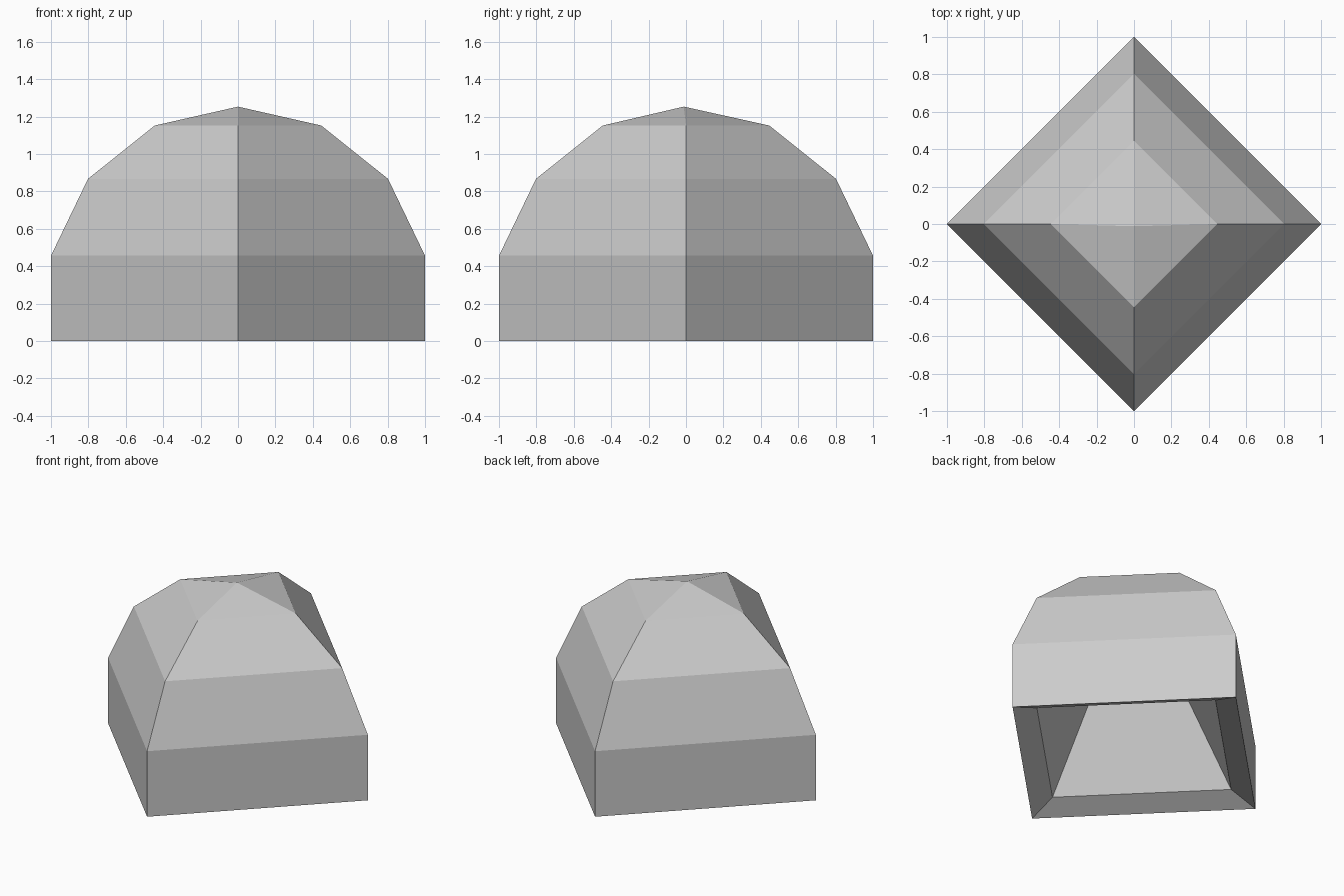
import bpy
import bmesh
from math import cos, sin, pi

cube = bpy.data.objects.get("Cube")
if cube:
    bpy.data.objects.remove(cube, do_unlink=True)

SIDES = 4


def make_material(name, color):
    mat = bpy.data.materials.new(name)
    mat.use_nodes = True
    mat.diffuse_color = color
    mat.node_tree.nodes["Principled BSDF"].inputs["Base Color"].default_value = color
    return mat


def add_ring(bm, radius, z):
    angles = [2 * pi * i / SIDES for i in range(SIDES)]
    return [bm.verts.new((radius * cos(a), radius * sin(a), z)) for a in angles]


def cap(bm, ring, tip):
    for i in range(SIDES):
        bm.faces.new((ring[i], ring[(i + 1) % SIDES], tip))


bm = bmesh.new()

# Four-sided shell: inner lip, base edge, wall top, shoulder, crown
profile = [(0.8, 0.067), (1.0, 0.0), (1.0, 0.456), (0.802, 0.867), (0.445, 1.152)]
rings = [add_ring(bm, r, z) for r, z in profile]
for low, high in zip(rings, rings[1:]):
    for i in range(SIDES):
        j = (i + 1) % SIDES
        bm.faces.new((low[i], low[j], high[j], high[i]))

# Shallow peak on top, deep pointed hollow underneath
cap(bm, rings[-1], bm.verts.new((0, -0.012, 1.253)))
cap(bm, rings[0], bm.verts.new((0, 0, 1.24)))
bmesh.ops.recalc_face_normals(bm, faces=bm.faces)

mesh = bpy.data.meshes.new("faceted_dome")
bm.to_mesh(mesh)
bm.free()
mesh.materials.append(make_material("light_grey", (0.6, 0.6, 0.6, 1)))
dome = bpy.data.objects.new("faceted_dome", mesh)
bpy.context.collection.objects.link(dome)
